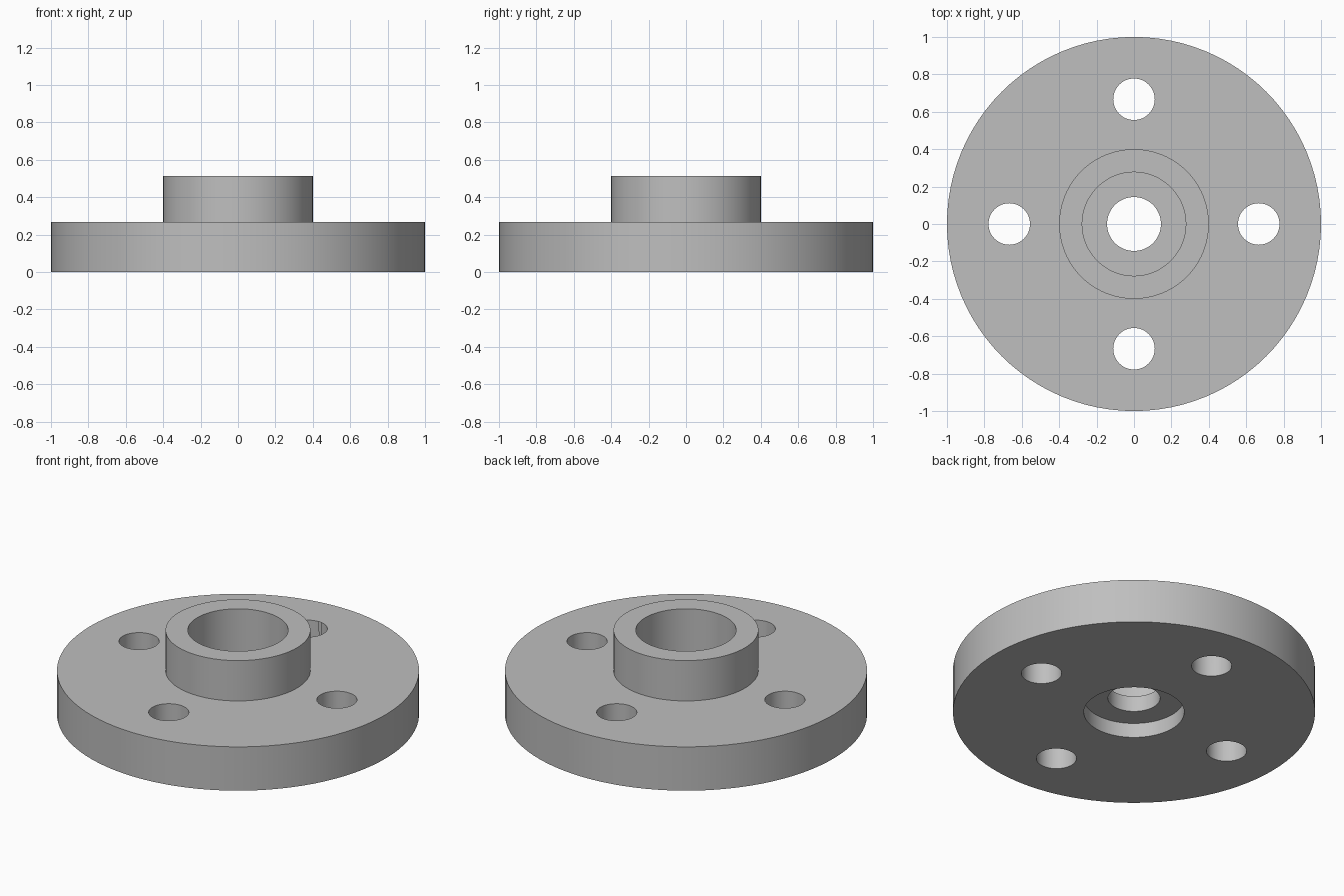
import bpy
import math

if "Cube" in bpy.data.objects:
    bpy.data.objects.remove(bpy.data.objects["Cube"])

SEGMENTS = 96

# Plain grey metal
grey = bpy.data.materials.new("grey metal")
grey.use_nodes = True
color = (0.52, 0.52, 0.52, 1)
grey.diffuse_color = color
grey.node_tree.nodes["Principled BSDF"].inputs["Base Color"].default_value = color


def lathe(name, profile):
    """Revolve a closed (radius, height) profile about z."""
    count = len(profile)
    verts, faces = [], []
    for i in range(SEGMENTS):
        angle = 2 * math.pi * i / SEGMENTS
        verts += [(r * math.cos(angle), r * math.sin(angle), z) for r, z in profile]
        a, b = i * count, (i + 1) % SEGMENTS * count
        for j in range(count):
            k = (j + 1) % count
            faces.append((a + j, b + j, b + k, a + k))
    mesh = bpy.data.meshes.new(name)
    mesh.from_pydata(verts, [], faces)
    mesh.materials.append(grey)
    obj = bpy.data.objects.new(name, mesh)
    bpy.context.collection.objects.link(obj)
    return obj


# Disc and raised hub, with a stepped bore narrowing at an inner web
disc, hub, bore, hole = 1.0, 0.4, 0.277, 0.144
disc_top, hub_top = 0.267, 0.513
web_bottom, web_top = 0.089, 0.185
flange = lathe("flange", [
    (bore, 0), (disc, 0), (disc, disc_top), (hub, disc_top), (hub, hub_top),
    (bore, hub_top), (bore, web_top), (hole, web_top),
    (hole, web_bottom), (bore, web_bottom),
])

# Four bolt holes through the disc
bpy.context.view_layer.objects.active = flange
for i in range(4):
    angle = i * math.pi / 2
    bpy.ops.mesh.primitive_cylinder_add(
        vertices=48, radius=0.111, depth=1,
        location=(0.667 * math.cos(angle), 0.667 * math.sin(angle), 0))
    cutter = bpy.context.object
    cutter.name = "bolt_hole_cutter"
    cutter.hide_render = True
    cutter.data.materials.append(grey)
    cut = flange.modifiers.new("bolt hole", "BOOLEAN")
    cut.operation = "DIFFERENCE"
    cut.solver = "EXACT"
    cut.object = cutter
    bpy.context.view_layer.objects.active = flange
    bpy.ops.object.modifier_apply(modifier=cut.name)
    bpy.data.objects.remove(cutter)

# Smooth walls with crisp rims
bpy.ops.object.select_all(action="DESELECT")
flange.select_set(True)
bpy.context.view_layer.objects.active = flange
bpy.ops.object.shade_smooth_by_angle(angle=math.radians(30))
